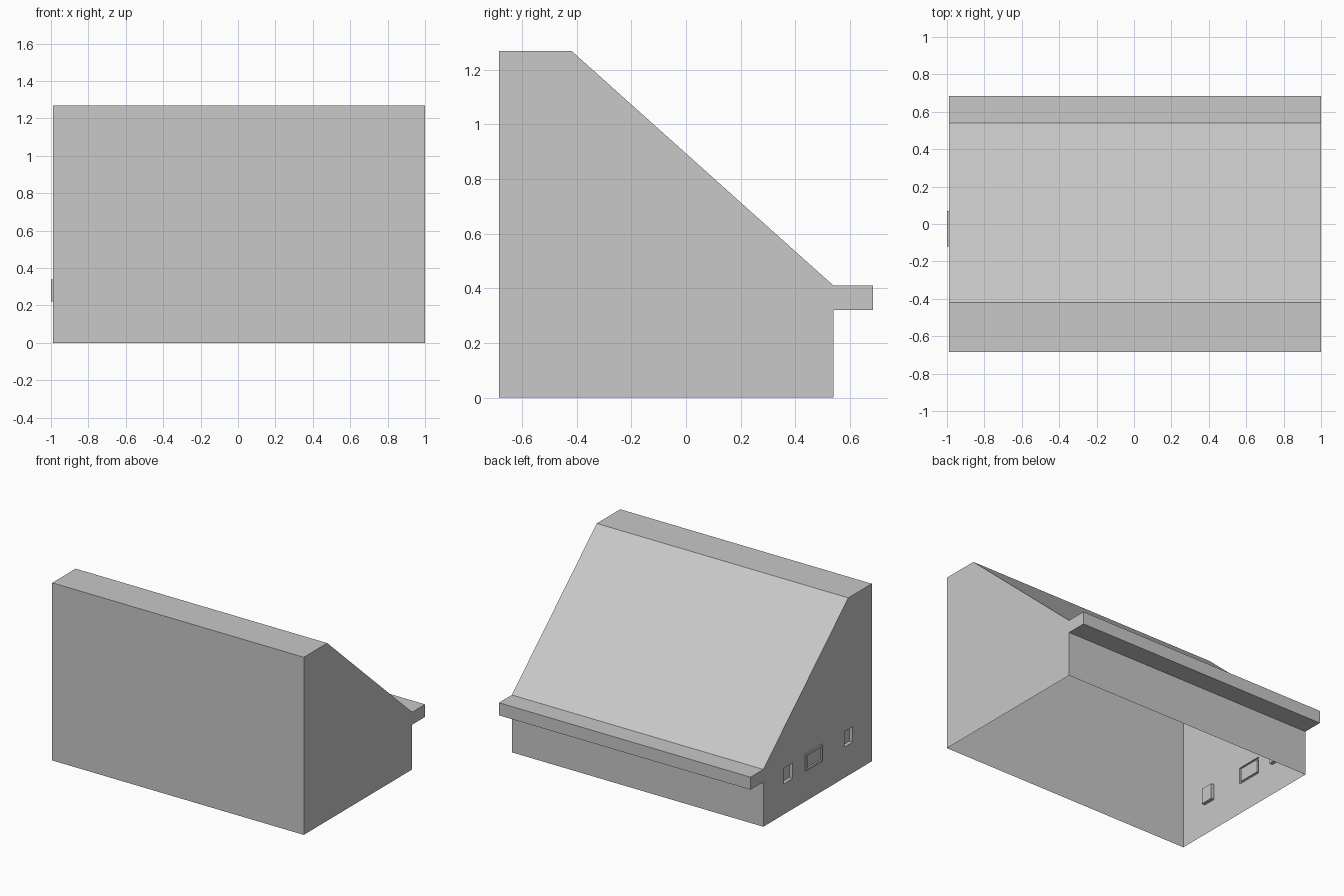
import bpy, bmesh
from mathutils import Vector

if "Cube" in bpy.data.objects:
    bpy.data.objects.remove(bpy.data.objects["Cube"], do_unlink=True)

WALL_X, FAR_X = -0.99, 1.0

# One plain grey for the whole building
grey = bpy.data.materials.new("light_grey")
grey.use_nodes = True
colour = (0.58, 0.58, 0.58, 1)
grey.diffuse_color = colour
grey.node_tree.nodes["Principled BSDF"].inputs["Base Color"].default_value = colour

# Shed outline (y, z): tall front, flat top, long slope, rear eave
profile = [(-0.685, 0), (0.54, 0), (0.54, 0.32), (0.685, 0.32),
           (0.685, 0.41), (0.54, 0.41), (-0.42, 1.27), (-0.685, 1.27)]
bm = bmesh.new()
cap = bm.faces.new([bm.verts.new((WALL_X, y, z)) for y, z in profile])
ext = bmesh.ops.extrude_face_region(bm, geom=[cap])
moved = [g for g in ext["geom"] if isinstance(g, bmesh.types.BMVert)]
bmesh.ops.translate(bm, verts=moved, vec=(FAR_X - WALL_X, 0, 0))

# Open underside
under = [f for f in bm.faces if all(v.co.z < 0.001 for v in f.verts)]
bmesh.ops.delete(bm, geom=under, context='FACES')


def wall_face(y, z):
    """Face of the window wall whose bounds hold the point."""
    for f in bm.faces:
        if all(abs(v.co.x - WALL_X) < 1e-4 for v in f.verts):
            ys = [v.co.y for v in f.verts]
            zs = [v.co.z for v in f.verts]
            if min(ys) < y < max(ys) and min(zs) < z < max(zs):
                return f


def cut(y, z, point, normal):
    f = wall_face(y, z)
    bmesh.ops.bisect_plane(bm, geom=[f] + list(f.edges) + list(f.verts),
                           plane_co=point, plane_no=normal)


def push(f, dx):
    """Extrude a face along x and return its moved copy."""
    new = bmesh.ops.extrude_discrete_faces(bm, faces=[f])["faces"][0]
    bmesh.ops.translate(bm, verts=list(new.verts), vec=(dx, 0, 0))
    return new


# Cut the window openings: (y low, y high, z low, z high)
windows = [(0.21, 0.31, 0.22, 0.33), (-0.12, 0.07, 0.22, 0.34),
           (-0.47, -0.375, 0.22, 0.33)]
panes = []
for y0, y1, z0, z1 in windows:
    yc, zc = (y0 + y1) / 2, (z0 + z1) / 2
    for y in (y0, y1):
        cut(yc, zc, (0, y, 0), (0, 1, 0))
    for z in (z0, z1):
        cut(yc, zc, (0, 0, z), (0, 0, 1))
    panes.append(wall_face(yc, zc))

# Outer windows are niches, the middle one a raised frame with a sunk pane
push(panes[0], 0.025)
push(panes[2], 0.025)
frame = push(panes[1], -0.01)
bmesh.ops.inset_region(bm, faces=[frame], thickness=0.014, use_even_offset=True)
push(frame, 0.012)

bmesh.ops.recalc_face_normals(bm, faces=bm.faces[:])
mesh = bpy.data.meshes.new("shed_shell")
bm.to_mesh(mesh)
bm.free()
mesh.materials.append(grey)
shed = bpy.data.objects.new("shed_shell", mesh)
bpy.context.collection.objects.link(shed)
